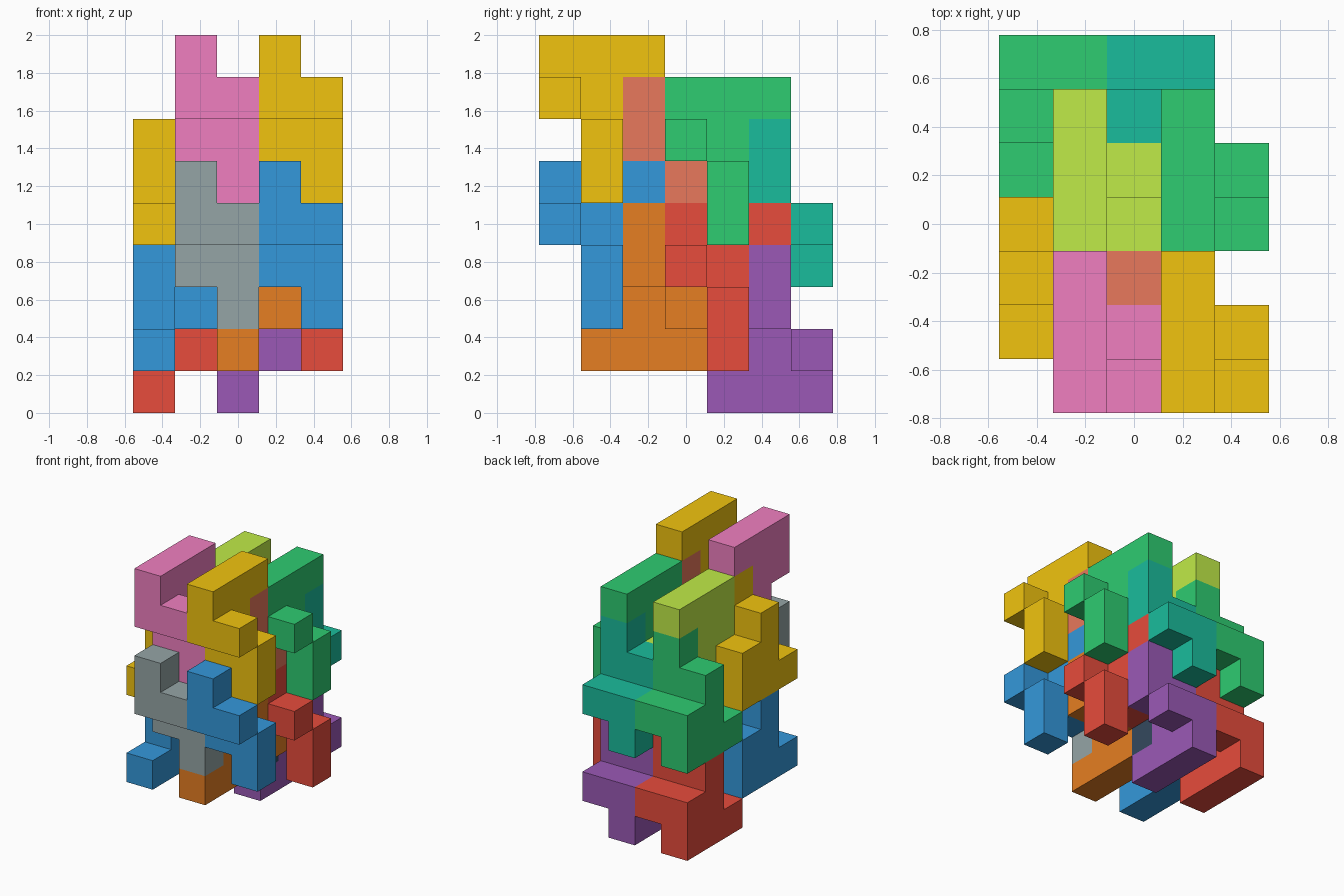
import bpy, bmesh
from mathutils import Vector

if "Cube" in bpy.data.objects:
    bpy.data.objects.remove(bpy.data.objects["Cube"])

U = 2 / 9                                   # edge of one unit cube
ORIGIN = Vector((-2.5, -3.5, 0)) * U        # corner of the 5 x 7 x 9 grid

# One nine-cube piece; the second kind is the same piece turned half round about x
HOOK = [(0, 0, 0), (0, 1, 0), (0, 2, 0), (0, 0, -1), (0, 1, -1),
        (1, 0, -1), (0, 1, -2), (1, 1, -2), (1, 1, -3)]
TURNED = [(x, -y, -z) for x, y, z in HOOK]

COLOURS = {
    "red": "e74c3c", "blue": "3498db", "green": "2ecc71", "gold": "f1c40f",
    "purple": "9b59b6", "orange": "e67e22", "teal": "1abc9c", "salmon": "e8785c",
    "slate": "34495e", "grey": "95a5a6", "lime": "c0eb48", "pink": "f07fc0",
}


def linear(c):
    return c / 12.92 if c <= 0.04045 else ((c + 0.055) / 1.055) ** 2.4


def make_material(name, code):
    mat = bpy.data.materials.new(name)
    rgb = [linear(int(code[i:i + 2], 16) / 255) for i in (0, 2, 4)]
    mat.diffuse_color = (*rgb, 1)
    mat.use_nodes = True
    mat.node_tree.nodes["Principled BSDF"].inputs["Base Color"].default_value = mat.diffuse_color
    return mat


def make_piece(name, shape, start, mat):
    """Join the cubes of one piece into a single shell without inner faces."""
    cells = {tuple(a + b for a, b in zip(c, start)) for c in shape}
    bm = bmesh.new()
    for cell in sorted(cells):
        for axis in range(3):
            for side in (0, 1):
                near = list(cell)
                near[axis] += 2 * side - 1
                if tuple(near) in cells:
                    continue
                loop = []
                for p, q in ((0, 0), (1, 0), (1, 1), (0, 1)):
                    v = Vector(cell)
                    v[axis] += side
                    v[(axis + 1) % 3] += p
                    v[(axis + 2) % 3] += q
                    loop.append(bm.verts.new(ORIGIN + v * U))
                bm.faces.new(loop if side else loop[::-1])
    bmesh.ops.remove_doubles(bm, verts=bm.verts[:], dist=1e-4)
    bmesh.ops.dissolve_limit(bm, angle_limit=0.01, verts=bm.verts[:], edges=bm.edges[:])
    mesh = bpy.data.meshes.new(name)
    bm.to_mesh(mesh)
    bm.free()
    mesh.materials.append(mat)
    obj = bpy.data.objects.new(name, mesh)
    bpy.context.collection.objects.link(obj)


mats = {n: make_material(n, code) for n, code in COLOURS.items()}

# Columns of four pieces: back lower, front lower, back upper, front upper
HOOK_STEPS = [(3, 4), (0, 5), (3, 7), (0, 8)]
TURNED_STEPS = [(6, 0), (3, 1), (6, 3), (3, 4)]
PLACES = ["back_lower", "front_lower", "back_upper", "front_upper"]
COLUMNS = [
    ("left_turned_piece", TURNED, 0, TURNED_STEPS, ["red", "blue", "green", "gold"]),
    ("left_hook_piece", HOOK, 1, HOOK_STEPS, ["slate", "grey", "lime", "pink"]),
    ("right_turned_piece", TURNED, 2, TURNED_STEPS, ["purple", "orange", "teal", "salmon"]),
    ("right_hook_piece", HOOK, 3, HOOK_STEPS, ["red", "blue", "green", "gold"]),
]
for label, shape, x, steps, colours in COLUMNS:
    for place, (y, z), colour in zip(PLACES, steps, colours):
        make_piece(f"{place}_{label}", shape, (x, y, z), mats[colour])
